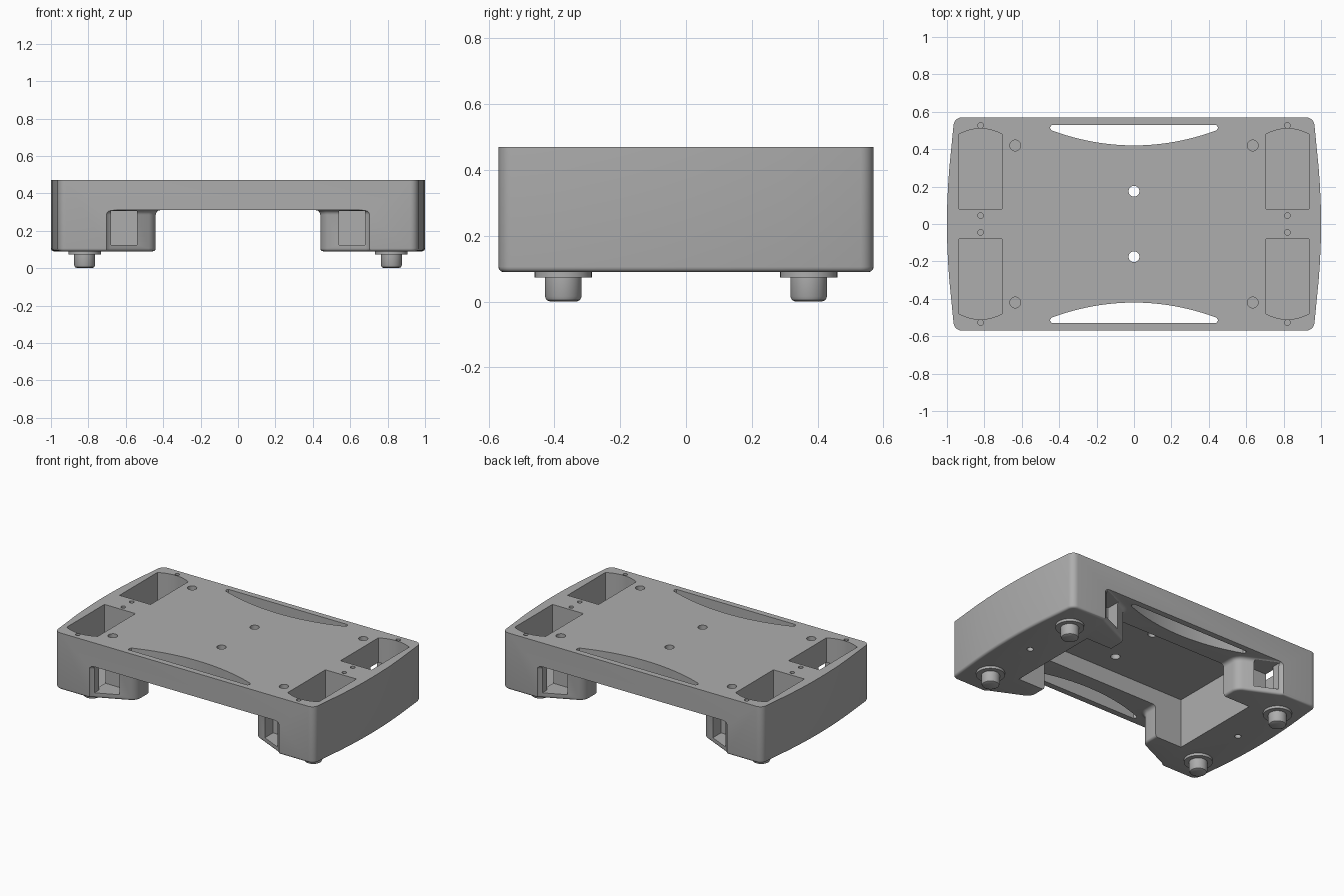
import bpy, bmesh, math

old = bpy.data.objects.get("Cube")
if old:
    bpy.data.objects.remove(old)

TOP, RIM, BOTTOM = 0.47, 0.31, 0.09
SIGNS = [(sx, sy) for sx in (-1, 1) for sy in (-1, 1)]

grey = bpy.data.materials.new("plain_grey")
grey.use_nodes = True
COLOUR = (0.42, 0.42, 0.42, 1)
grey.diffuse_color = COLOUR
grey.node_tree.nodes["Principled BSDF"].inputs["Base Color"].default_value = COLOUR


def prism(bm, points, z0, z1):
    """Add an upright closed prism over a plan outline."""
    low = [bm.verts.new((x, y, z0)) for x, y in points]
    high = [bm.verts.new((x, y, z1)) for x, y in points]
    n = len(points)
    faces = [bm.faces.new(low), bm.faces.new(high)]
    for i in range(n):
        j = (i + 1) % n
        faces.append(bm.faces.new((low[i], low[j], high[j], high[i])))
    bmesh.ops.recalc_face_normals(bm, faces=faces)


def box(bm, x0, x1, y0, y1, z0, z1):
    prism(bm, [(x0, y0), (x1, y0), (x1, y1), (x0, y1)], z0, z1)


def circle(cx, cy, r, n=32):
    return [(cx + r * math.cos(2 * math.pi * i / n),
             cy + r * math.sin(2 * math.pi * i / n)) for i in range(n)]


def arc(cx, cy, r, a0, a1, n):
    return [(cx + r * math.cos(math.radians(a0 + (a1 - a0) * i / n)),
             cy + r * math.sin(math.radians(a0 + (a1 - a0) * i / n))) for i in range(n + 1)]


def make(name, bm):
    mesh = bpy.data.meshes.new(name)
    bm.to_mesh(mesh)
    bm.free()
    obj = bpy.data.objects.new(name, mesh)
    bpy.context.collection.objects.link(obj)
    obj.data.materials.append(grey)
    return obj


def cut(target, bm):
    """Subtract a batch of solids from the target."""
    cutter = make("cutter", bm)
    cutter.hide_render = True
    mod = target.modifiers.new("cut", 'BOOLEAN')
    mod.operation, mod.solver, mod.object = 'DIFFERENCE', 'EXACT', cutter
    bpy.context.view_layer.update()
    result = target.evaluated_get(bpy.context.evaluated_depsgraph_get())
    mesh = bpy.data.meshes.new_from_object(result)
    target.modifiers.clear()
    target.data = mesh
    bpy.data.objects.remove(cutter)


def smooth(obj):
    bpy.ops.object.select_all(action='DESELECT')
    obj.select_set(True)
    bpy.context.view_layer.objects.active = obj
    bpy.ops.object.shade_smooth_by_angle(angle=math.radians(30))


# Body block: bowed ends and rounded corners
right_end = arc(0.92, -0.525, 0.045, -90, -8, 6)
right_end += [(1 - 0.035 * (y / 0.5) ** 2, y) for y in [i / 10 for i in range(-4, 5)]]
right_end += arc(0.92, 0.525, 0.045, 8, 90, 6)
bm = bmesh.new()
prism(bm, right_end + [(-x, -y) for x, y in right_end], BOTTOM, TOP)
body = make("body", bm)

# Open span between the legs, flared toward front and back
bm = bmesh.new()
side = [(0.72, -0.8), (0.72, -0.57), (0.44, -0.44), (0.44, 0.44), (0.72, 0.57), (0.72, 0.8)]
prism(bm, side + [(-x, -y) for x, y in side], -0.2, RIM)
posts = [e for e in bm.edges
         if abs(e.verts[0].co.z - e.verts[1].co.z) > 0.1 and abs(e.verts[0].co.y) < 0.7]
bmesh.ops.bevel(bm, geom=posts, offset=0.04, segments=4, profile=0.5, affect='EDGES')
lip = [e for e in bm.edges
       if all(v.co.z > RIM - 0.001 for v in e.verts) and not all(abs(v.co.y) > 0.7 for v in e.verts)]
bmesh.ops.bevel(bm, geom=lip, offset=0.025, segments=4, profile=0.5, affect='EDGES')
cut(body, bm)

# Round the bottom rims of both legs
bm = bmesh.new()
bm.from_mesh(body.data)
bmesh.ops.dissolve_limit(bm, angle_limit=0.002, verts=bm.verts, edges=bm.edges)
rim = [e for e in bm.edges if all(abs(v.co.z - BOTTOM) < 0.001 for v in e.verts)]
bmesh.ops.bevel(bm, geom=rim, offset=0.022, segments=4, profile=0.5,
                affect='EDGES', clamp_overlap=True)
bm.to_mesh(body.data)
bm.free()

# Underside hollow, grip slots, wells and blind holes
bm = bmesh.new()
box(bm, -0.64, 0.64, -0.32, 0.32, -0.1, 0.42)
for sy in (-1, 1):
    curve = [(x, 0.42 + 0.08 * (x / 0.44) ** 2) for x in [i * 0.044 for i in range(-10, 11)]]
    slot = curve + [(0.45, 0.515), (0.44, 0.53), (-0.44, 0.53), (-0.45, 0.515)]
    prism(bm, [(x, sy * y) for x, y in slot], 0.2, 0.6)
for sx, sy in SIGNS:
    well = [(0.705, 0.08), (0.935, 0.08)]
    well += [(0.82 + d, 0.51 - 0.03 * (d / 0.115) ** 2) for d in [0.115 - i * 0.023 for i in range(11)]]
    prism(bm, [(sx * x, sy * y) for x, y in well], 0.12, 0.6)
    prism(bm, circle(sx * 0.635, sy * 0.42, 0.029), 0.36, 0.6)
    for y in (0.045, 0.527):
        prism(bm, circle(sx * 0.82, sy * y, 0.015, 20), 0.4, 0.6)
for sx in (-1, 1):
    prism(bm, circle(sx * 0.82, 0, 0.02, 20), 0, 0.16)
cut(body, bm)

# Leg windows and centre holes
bm = bmesh.new()
for sx, sy in SIGNS:
    window = [(0.54, 0.4), (0.72, 0.4), (0.72, 0.5), (0.68, 0.5), (0.68, 0.65), (0.54, 0.65)]
    prism(bm, [(sx * x, sy * y) for x, y in window], 0.125, 0.305)
for sy in (-1, 1):
    prism(bm, circle(0, sy * 0.175, 0.029), 0.3, 0.6)
cut(body, bm)
smooth(body)

# Feet: collar plus a peg with a rounded tip, turned from one profile
PROFILE = [(0, 0), (0.04, 0), (0.051, 0.005), (0.056, 0.016), (0.056, 0.073),
           (0.087, 0.073), (0.087, 0.1), (0, 0.1)]
for sx, sy in SIGNS:
    bm = bmesh.new()
    ring = [bm.verts.new((r, 0, z)) for r, z in PROFILE]
    edges = [bm.edges.new(pair) for pair in zip(ring, ring[1:])]
    bmesh.ops.spin(bm, geom=ring + edges, cent=(0, 0, 0), axis=(0, 0, 1),
                   angle=2 * math.pi, steps=40)
    bmesh.ops.remove_doubles(bm, verts=bm.verts, dist=0.0005)
    bmesh.ops.recalc_face_normals(bm, faces=bm.faces)
    foot = make(("back" if sy > 0 else "front") + ("_left" if sx > 0 else "_right") + "_foot", bm)
    foot.location = (sx * 0.82, sy * 0.373, 0)
    smooth(foot)
